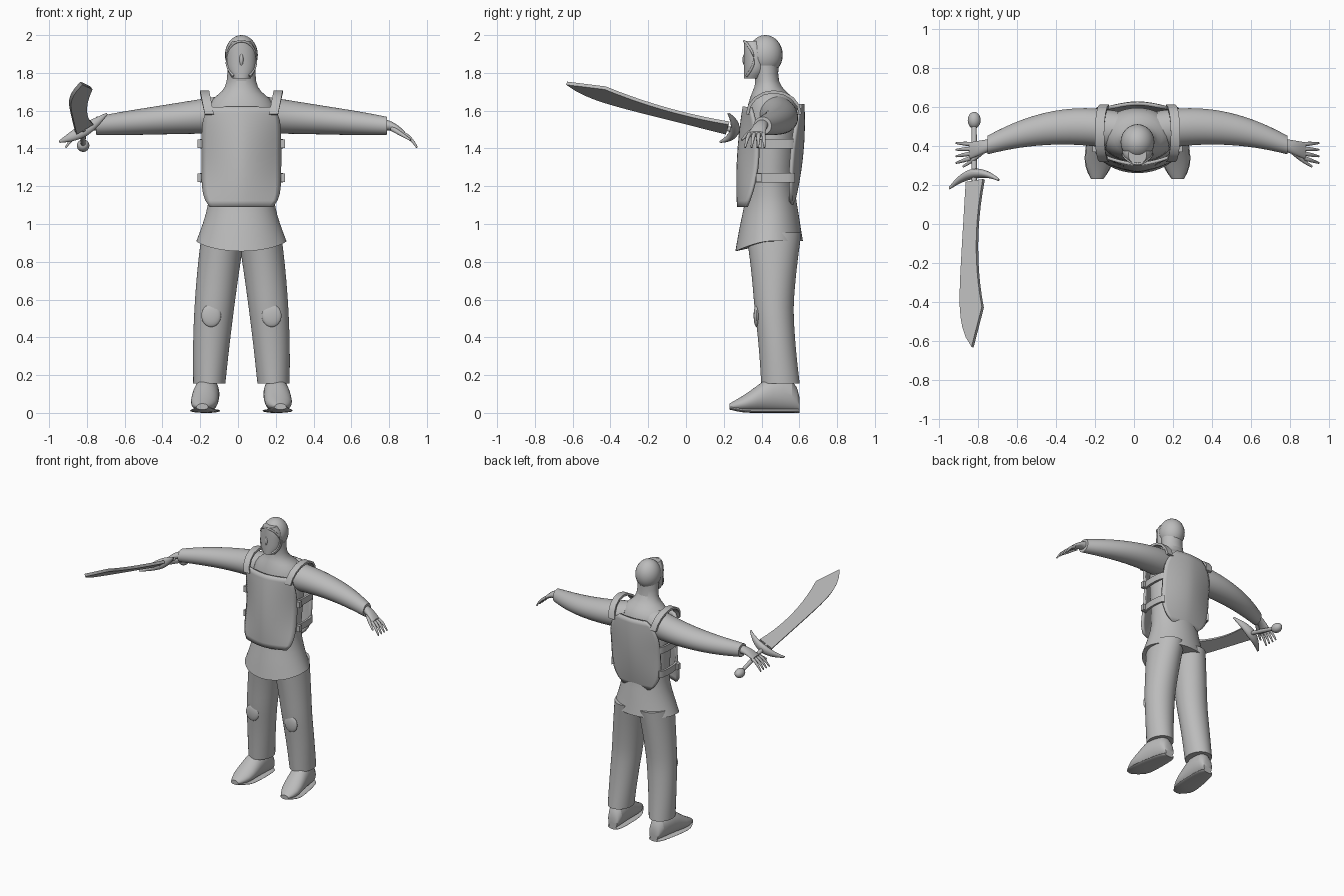
import bpy, bmesh, math
from math import sin, cos, pi
from mathutils import Vector, Matrix

if "Cube" in bpy.data.objects:
    bpy.data.objects.remove(bpy.data.objects["Cube"], do_unlink=True)

MID = .018  # centre line of the figure
GREY = (.5, .5, .5, 1)
material = bpy.data.materials.new("plain grey")
material.use_nodes = True
material.diffuse_color = GREY
material.node_tree.nodes["Principled BSDF"].inputs["Base Color"].default_value = GREY


def spread(steps):
    """Even fractions from nought to one."""
    return [k / steps for k in range(steps + 1)]


def finish(name, bm, smooth_levels=0, angle=40):
    bmesh.ops.recalc_face_normals(bm, faces=bm.faces)
    mesh = bpy.data.meshes.new(name)
    bm.to_mesh(mesh)
    bm.free()
    mesh.materials.append(material)
    part = bpy.data.objects.new(name, mesh)
    bpy.context.collection.objects.link(part)
    if smooth_levels:
        modifier = part.modifiers.new("smooth", "SUBSURF")
        modifier.levels = modifier.render_levels = smooth_levels
    bpy.ops.object.select_all(action="DESELECT")
    part.select_set(True)
    bpy.context.view_layer.objects.active = part
    bpy.ops.object.shade_smooth_by_angle(angle=math.radians(angle))
    return part


def loft(name, rings, sides=24, smooth_levels=1, adjust=None, phase=0):
    """Skin a list of (centre, half axis u, half axis v) sections, with crisp flat ends."""
    bm = bmesh.new()
    crease = bm.edges.layers.float.new("crease_edge")
    loops = []
    for index, (centre, u, v) in enumerate(rings):
        loop = []
        for k in range(sides):
            a = phase + math.tau * k / sides
            point = Vector(centre) + Vector(u) * cos(a) + Vector(v) * sin(a)
            loop.append(bm.verts.new(adjust(point, index) if adjust else point))
        loops.append(loop)
    for lower, upper in zip(loops, loops[1:]):
        for k in range(sides):
            after = (k + 1) % sides
            bm.faces.new((lower[k], lower[after], upper[after], upper[k]))
    for end in (loops[0], loops[-1]):
        for edge in bm.faces.new(end).edges:
            edge[crease] = 1
    return finish(name, bm, smooth_levels)


def stack(name, rows, **options):
    """Loft upwards through rows of x, y, z, half width, half depth."""
    return loft(name, [((x, y, z), (wide, 0, 0), (0, deep, 0))
                       for x, y, z, wide, deep in rows], **options)


def directions(points):
    for i in range(len(points)):
        yield points[min(i + 1, len(points) - 1)] - points[max(i - 1, 0)]


def tube(name, points, radii, sides=10):
    points = [Vector(p) for p in points]
    rings = []
    for p, d, radius in zip(points, directions(points), radii):
        turn = d.to_track_quat("Z", "Y").to_matrix() * radius
        rings.append((p, turn.col[0], turn.col[1]))
    return loft(name, rings, sides)


def band(name, points, half_width, thick=.008):
    """Flat strap following a path."""
    points = [Vector(p) for p in points]
    wide = Vector(half_width) * math.sqrt(2)
    rings = [(p, wide, d.cross(wide).normalized() * thick * math.sqrt(2))
             for p, d in zip(points, directions(points))]
    return loft(name, rings, sides=4, smooth_levels=0, phase=pi / 4)


def blob(name, centre, size):
    bm = bmesh.new()
    bmesh.ops.create_uvsphere(bm, u_segments=24, v_segments=16, radius=1,
                              matrix=Matrix.Translation(centre) @ Matrix.Diagonal((*size, 1)))
    return finish(name, bm)


def plate(name, height, half_height, width, taper, power, middle, edge, thick):
    """Curved armour panel; middle and edge are quadratics in height giving its depth."""
    bm = bmesh.new()
    steps = [2 * t - 1 for t in spread(16)]
    grid = []
    for v in steps:
        half = width * (1 - taper * abs(v) ** power)
        near, far = [a + b * v + c * v * v for a, b, c in (middle, edge)]
        grid.append([bm.verts.new((MID + half * u, near + (far - near) * abs(u) ** 1.7,
                                   height + half_height * v)) for u in steps])
    for lower, upper in zip(grid, grid[1:]):
        for k in range(len(steps) - 1):
            bm.faces.new((lower[k], lower[k + 1], upper[k + 1], upper[k]))
    modifier = finish(name, bm).modifiers.new("thickness", "SOLIDIFY")
    modifier.thickness = thick
    modifier.offset = 0


# Tunic with a flared skirt whose hem dips at the front
def dip_hem(point, index):
    if index == 0:
        point.z -= .055 * max(0, (.44 - point.y) / .18) ** 1.5
    return point


tunic = [(.91, .44, .24, .18), (1, .445, .205, .16), (1.1, .45, .175, .14),
         (1.2, .445, .17, .125), (1.4, .45, .19, .14), (1.6, .46, .2, .145),
         (1.67, .455, .15, .115), (1.7, .44, .1, .09), (1.75, .43, .074, .055),
         (1.84, .42, .075, .07)]
stack("tunic", [(MID, y, z, wide, deep) for z, y, wide, deep in tunic], sides=32, adjust=dip_hem)

# Hooded head with a masked face
blob("hood", (MID, .42, 1.895), (.087, .092, .105))
face = []
for t in spread(6):
    blunt = (2 * t - 1) ** 4
    deep = .064 * (1 - blunt / 4)
    face.append((MID, .306 + deep, 1.77 + .2 * t, .079 * (1 - .4 * blunt), deep))
stack("face", face)
blob("nose", (MID, .315, 1.87), (.012, .016, .035))
arc = [5.2 * (t - .5) for t in spread(16)]
tube("hood_rim", [(MID + .08 * sin(a), .306 + .055 * sin(a) ** 2, 1.87 + .1 * cos(a)) for a in arc],
     [.007 for a in arc])

# Front and back armour
plate("chest_plate", height=1.355, half_height=.265, width=.206, taper=.2, power=6,
      middle=(.278, .015, .015), edge=(.382, .012, -.05), thick=.016)
plate("back_plate", height=1.37, half_height=.265, width=.2, taper=.45, power=4,
      middle=(.612, .026, -.02), edge=(.56, .024, .02), thick=.018)

for side, label in ((1, "left"), (-1, "right")):
    def at(x, y, z):
        return (MID + side * x, y, z)

    # Harness straps and buckles
    over = [pi * t for t in spread(8)]
    band(label + "_shoulder_strap", [at(.17 + .025 * sin(a), .465 - .14 * cos(a), 1.58 + .12 * sin(a))
                                     for a in over], (.024, 0, 0))
    for level, z in (("upper", 1.425), ("lower", 1.245)):
        band(f"{label}_{level}_side_strap", [at(.19 + .022 * sin(a), .47 - .1 * cos(a), z) for a in over],
             (0, 0, .024))
        band(f"{label}_{level}_buckle", [at(.22, .37, z), at(.22, .4, z)], (0, 0, .022), thick=.012)

    # Sleeve tapering to the cuff
    sleeve = []
    for t in spread(8):
        radius = .1 - .052 * t * t
        sleeve.append((at(.1 + .67 * t, .48 + .13 * t - .205 * t * t, 1.58 - .06 * t),
                       (0, radius, 0), (0, 0, radius * (1 - .12 * sin(pi * t)))))
    loft(label + "_sleeve", sleeve)

    # Hand with spread, drooping fingers
    loft(label + "_palm", [(at(.755 + .11 * t, .405 - .03 * t, 1.525 - .05 * t * t),
                            (0, .032 + .012 * t, 0), (0, 0, .03 - .014 * t)) for t in spread(4)])
    for k in range(4):
        root, tip = .41 - .024 * k, .415 - .034 * k
        tube(f"{label}_finger_{k + 1}",
             [at(.855 + .075 * t, root + (tip - root) * t, 1.478 - .02 * t - .053 * t * t) for t in spread(4)],
             [.012 - .007 * t * t for t in spread(4)])
    tube(label + "_thumb", [at(.8 + .095 * t, .37 - .1 * t + .025 * t * t, 1.505 - .06 * t) for t in spread(4)],
         [.016 - .01 * t for t in spread(4)])

    # Trouser leg with a knee pad
    leg = []
    for t in spread(8):
        x, y, z = at(.17 - .03 * t - .045 * t * t, .5 - .07 * min(t, .5), .155 + .8 * t)
        leg.append((x, y, z, .086 + .05 * t - .02 * t * t, .103 + .045 * t * t - .01 * sin(pi * t)))
    stack(label + "_trouser_leg", leg)
    blob(label + "_knee_pad", at(.16, .374, .515), (.052, .016, .06))

    # Boot and sole, turned out towards an upturned toe
    boot = [(.6, .035, .04), (.58, .056, .09), (.45, .07, .1), (.38, .073, .07),
            (.3, .073, .042), (.23, .03, .016)]
    for part, grow, thick in (("boot", 1, 1), ("sole", 1.06, 0)):
        rings = []
        for y, wide, tall in boot:
            tall = tall if thick else .011
            lift = max(thick * .005, (.3 - y) / 4)
            rings.append((at(.23 - y / 10, y, tall + lift), (wide * grow, 0, 0), (0, 0, tall)))
        loft(f"{label}_{part}", rings)

# Sword frame: along the blade, across it, and through its thickness
base = Vector((-.82, .22, 1.505))
along = Vector((0, -.96, .277)).normalized()
flat = Vector((.85, .144, .5))
across = (flat - along * flat.dot(along)).normalized()
through = along.cross(across)

# Blade with a hollow spine, a bellied edge and a clipped point
outline = [(.77 * t, .018 + (.77 * t - .4) ** 2 / 4) for t in spread(10)]
outline += [(t, -.045 - .06 * t + .095 * t ** 8) for t in reversed(spread(16))]
bm = bmesh.new()
blade = bm.faces.new([bm.verts.new(base + along * s * .885 + across * w - through * .01)
                      for s, w in outline])
extruded = bmesh.ops.extrude_face_region(bm, geom=[blade])["geom"]
bmesh.ops.translate(bm, verts=[v for v in extruded if isinstance(v, bmesh.types.BMVert)],
                    vec=through * .02)
finish("sword_blade", bm, angle=30)

# Crescent guard, grip and pommel
guard = []
for t in spread(10):
    t = 2 * t - 1
    swell = 1 - abs(t) ** 1.6
    guard.append((base + across * t * .148 + along * (.055 * t * t - .04),
                  along * (.008 + .018 * swell), through * (.006 + .03 * swell)))
loft("sword_guard", guard, sides=12)
tube("sword_grip", [base - along * t * .3 for t in spread(2)], [.014, .016, .013], sides=12)
blob("sword_pommel", base - along * .325, (.033, .043, .033))
